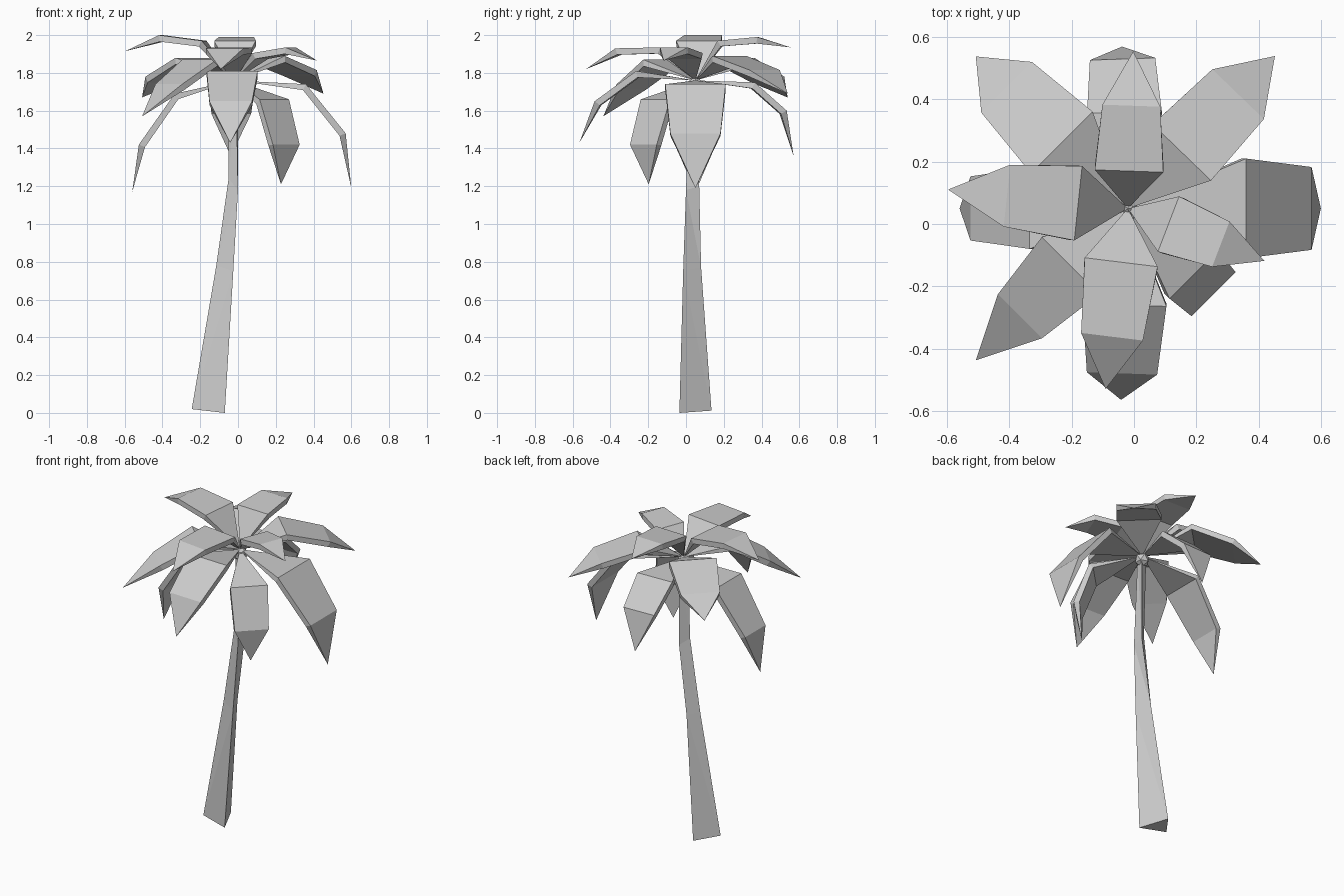
import bpy
import bmesh
from math import radians, cos, sin
from mathutils import Vector

default_cube = bpy.data.objects.get("Cube")
if default_cube:
    bpy.data.objects.remove(default_cube, do_unlink=True)

# One plain grey for the whole tree
grey = bpy.data.materials.new("plain_grey")
grey.use_nodes = True
colour = (0.6, 0.6, 0.6, 1)
grey.diffuse_color = colour
grey.node_tree.nodes["Principled BSDF"].inputs["Base Color"].default_value = colour

CROWN = Vector((-0.02, 0.05, 1.76))
THICKNESS = 0.035


def finish(name, bm):
    """Turn a bmesh into a flat-shaded grey object."""
    bmesh.ops.recalc_face_normals(bm, faces=bm.faces)
    mesh = bpy.data.meshes.new(name)
    bm.to_mesh(mesh)
    bm.free()
    mesh.materials.append(grey)
    obj = bpy.data.objects.new(name, mesh)
    bpy.context.collection.objects.link(obj)
    return obj


def bridge(bm, ring_a, ring_b):
    """Join two closed rings with quads."""
    count = len(ring_a)
    for i in range(count):
        j = (i + 1) % count
        bm.faces.new((ring_a[i], ring_a[j], ring_b[j], ring_b[i]))


def fan(bm, point, ring):
    """Close a ring to a single point."""
    for i, vert in enumerate(ring):
        bm.faces.new((vert, ring[(i + 1) % len(ring)], point))


def make_leaf(name, heading, profile, half_widths):
    """Thick bent blade: a point at the crown, two cross-sections and a tip."""
    outward = Vector((cos(radians(heading)), sin(radians(heading)), 0))
    sideways = Vector((-outward.y, outward.x, 0))
    path = [Vector((0, CROWN.z))] + [Vector(p) for p in profile]

    def place(point, side=0):
        flat = Vector((CROWN.x, CROWN.y, point.y))
        return flat + outward * point.x + sideways * side

    bm = bmesh.new()
    base = bm.verts.new(place(path[0]))
    tip = bm.verts.new(place(path[-1]))
    rings = []
    for i, width in enumerate(half_widths, start=1):
        along = (path[i] - path[i - 1]).normalized() + (path[i + 1] - path[i]).normalized()
        along.normalize()
        under = path[i] + Vector((along.y, -along.x)) * THICKNESS
        corners = ((path[i], width), (path[i], -width), (under, -width), (under, width))
        rings.append([bm.verts.new(place(p, w)) for p, w in corners])
    fan(bm, base, rings[0])
    bridge(bm, rings[0], rings[1])
    fan(bm, tip, rings[1])
    finish(name, bm)


# Trunk: a leaning three-sided tube that tapers and twists
trunk_rings = (
    ((-0.245, 0, 0.02), (-0.07, -0.035, 0), (-0.145, 0.135, 0.012)),
    ((-0.115, 0.02, 0.78), (-0.025, -0.015, 0.75), (-0.06, 0.08, 0.77)),
    ((-0.05, 0.03, 1.24), (0, 0, 1.18), (0, 0.07, 1.2)),
    ((-0.05, 0.05, 1.75), (-0.01, 0.02, 1.75), (0, 0.07, 1.75)),
)
bm = bmesh.new()
rings = [[bm.verts.new(p) for p in ring] for ring in trunk_rings]
for lower, upper in zip(rings, rings[1:]):
    bridge(bm, lower, upper)
bm.faces.new(rings[0])
bm.faces.new(rings[-1])
bmesh.ops.triangulate(bm, faces=bm.faces)
finish("trunk", bm)

# Small faceted hub where the leaves meet
bm = bmesh.new()
bmesh.ops.create_icosphere(bm, subdivisions=1, radius=0.045)
finish("crown_hub", bm).location = CROWN - Vector((0, 0, 0.025))

# Leaves: name, heading, (reach, height) of the two bends and the tip, half widths
leaves = (
    ("upper_leaf_right", 174, ((0.16, 1.97), (0.39, 2), (0.58, 1.915)), (0.12, 0.1)),
    ("upper_leaf_back", 88, ((0.12, 1.97), (0.33, 1.99), (0.505, 1.935)), (0.11, 0.093)),
    ("upper_leaf_left", -21, ((0.14, 1.905), (0.32, 1.935), (0.47, 1.865)), (0.095, 0.078)),
    ("upper_leaf_front", 263, ((0.174, 1.935), (0.415, 1.93), (0.584, 1.82)), (0.118, 0.1)),
    ("middle_leaf_back_left", 46, ((0.25, 1.89), (0.51, 1.815), (0.68, 1.69)), (0.13, 0.115)),
    ("middle_leaf_back_right", 135, ((0.3, 1.88), (0.55, 1.78), (0.69, 1.67)), (0.14, 0.115)),
    ("middle_leaf_front_right", 225, ((0.26, 1.87), (0.49, 1.74), (0.69, 1.57)), (0.13, 0.1)),
    ("lower_leaf_front", 268, ((0.31, 1.81), (0.53, 1.65), (0.615, 1.43)), (0.135, 0.113)),
    ("lower_leaf_back", 92, ((0.31, 1.75), (0.48, 1.6), (0.52, 1.36)), (0.12, 0.105)),
    ("lower_leaf_right", 180, ((0.315, 1.69), (0.505, 1.42), (0.54, 1.17)), (0.13, 0.103)),
    ("lower_leaf_left", 0, ((0.38, 1.74), (0.59, 1.48), (0.62, 1.19)), (0.16, 0.133)),
    ("lower_leaf_front_left", -45, ((0.3, 1.66), (0.39, 1.42), (0.35, 1.21)), (0.11, 0.1)),
)
for leaf in leaves:
    make_leaf(*leaf)
